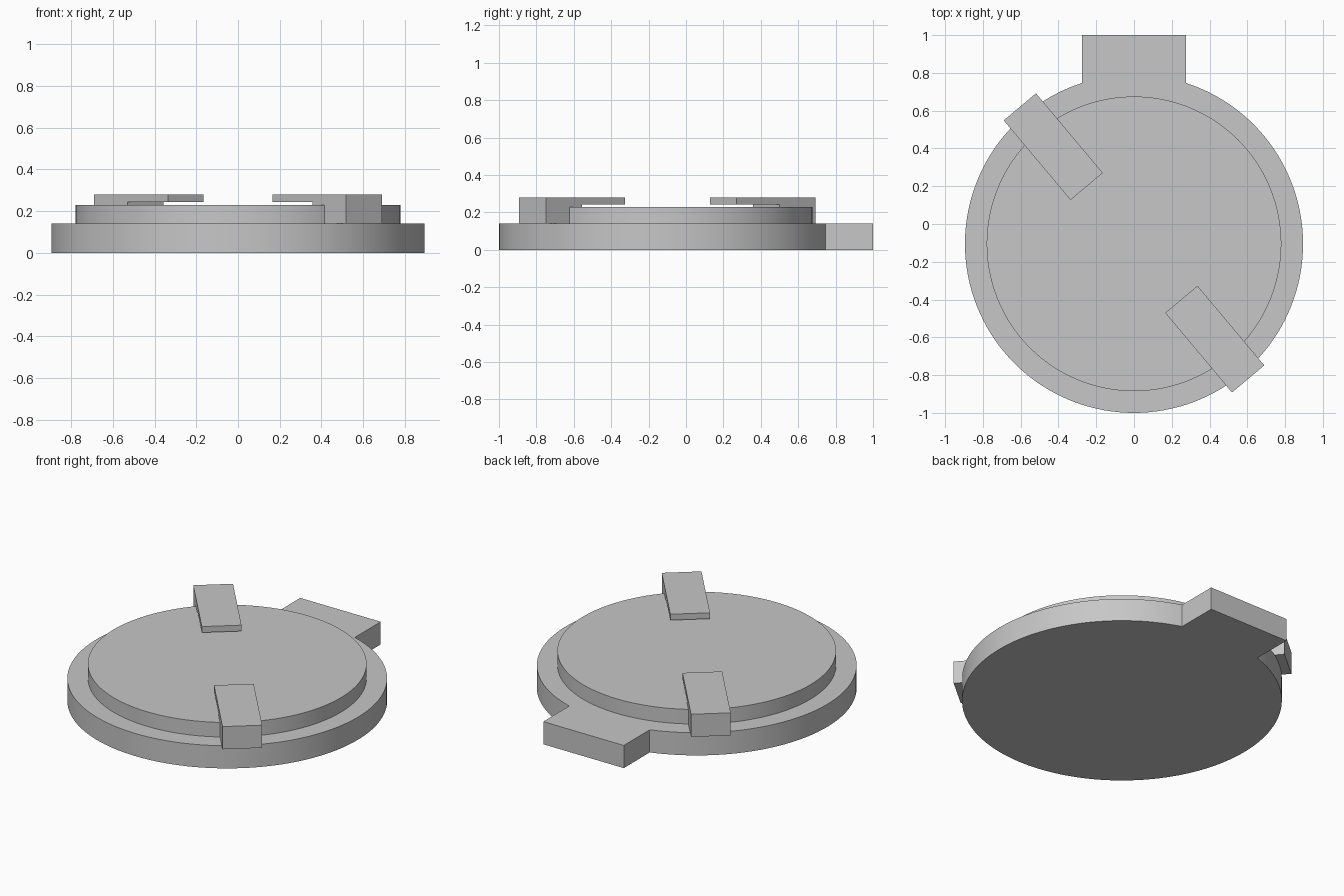
import bpy, bmesh, math

old = bpy.data.objects.get("Cube")
if old:
    bpy.data.objects.remove(old, do_unlink=True)

CENTRE_Y = -0.105
BASE_R, BASE_TOP = 0.895, 0.14
DISC_R, DISC_TOP = 0.78, 0.23
TAB_HALF = 0.275
STEPS = 128

grey = bpy.data.materials.new("light grey")
grey.use_nodes = True
colour = (0.57, 0.57, 0.57, 1)
grey.diffuse_color = colour
grey.node_tree.nodes["Principled BSDF"].inputs["Base Color"].default_value = colour


def extrude_outline(name, points, direction, smooth=False):
    """Make a solid by sweeping a closed outline along a direction."""
    bm = bmesh.new()
    face = bm.faces.new([bm.verts.new(p) for p in points])
    top = bmesh.ops.extrude_face_region(bm, geom=[face])["geom"]
    verts = [g for g in top if isinstance(g, bmesh.types.BMVert)]
    bmesh.ops.translate(bm, verts=verts, vec=direction)
    bmesh.ops.recalc_face_normals(bm, faces=bm.faces)
    mesh = bpy.data.meshes.new(name)
    bm.to_mesh(mesh)
    bm.free()
    mesh.materials.append(grey)
    obj = bpy.data.objects.new(name, mesh)
    bpy.context.collection.objects.link(obj)
    if smooth:
        bpy.ops.object.select_all(action="DESELECT")
        obj.select_set(True)
        bpy.context.view_layer.objects.active = obj
        bpy.ops.object.shade_smooth_by_angle(angle=math.radians(30))
    return obj


def arc(radius, start, end, count, z):
    angles = [start + (end - start) * i / count for i in range(count + 1)]
    return [(radius * math.cos(a), CENTRE_Y + radius * math.sin(a), z) for a in angles]


# Round base plate with the square tab at the back in one outline
gap = math.asin(TAB_HALF / BASE_R)
outline = arc(BASE_R, math.pi / 2 + gap, math.pi * 2.5 - gap, STEPS, 0)
outline += [(TAB_HALF, 1, 0), (-TAB_HALF, 1, 0)]
extrude_outline("base_plate", outline, (0, 0, BASE_TOP), True)

# Raised disc
outline = arc(DISC_R, 0, math.tau, STEPS, BASE_TOP)[:-1]
extrude_outline("raised_disc", outline, (0, 0, DISC_TOP - BASE_TOP), True)

# Two hooked clips, drawn as an L profile and placed on opposite sides
WIDTH = 0.223
profile = [(0.39, 0.28), (0.94, 0.28), (0.94, 0.14),
           (0.69, 0.14), (0.69, 0.243), (0.39, 0.243)]
for name, degrees in (("front_clip", -50), ("back_clip", 130)):
    clip = extrude_outline(name, [(r, -WIDTH / 2, z) for r, z in profile], (0, WIDTH, 0))
    clip.location.y = CENTRE_Y + 0.005
    clip.rotation_euler.z = math.radians(degrees)
